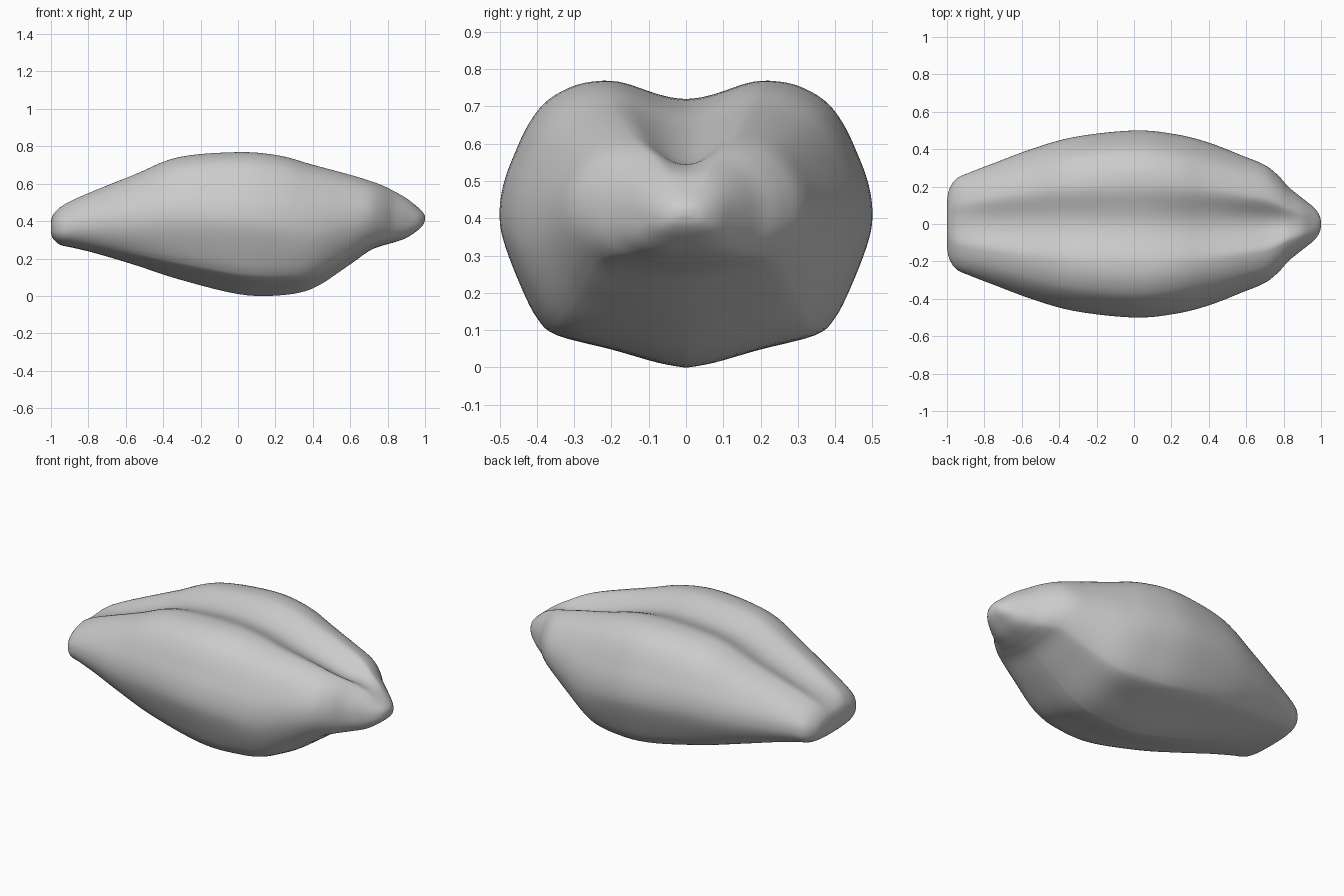
import bpy
import bmesh
import math
from mathutils import Vector

default_cube = bpy.data.objects.get("Cube")
if default_cube:
    bpy.data.objects.remove(default_cube, do_unlink=True)

# Stations along the seed: x, half width, bottom, top, groove depth, roundness
STATIONS = [
    (-1, .12, .335, .4, .0, 1), (-.988, .185, .305, .438, .005, 1),
    (-.95, .242, .273, .482, .015, .95), (-.88, .275, .257, .523, .025, .8),
    (-.75, .325, .225, .58, .04, .65), (-.55, .4, .165, .66, .05, .45),
    (-.32, .465, .09, .748, .055, .2), (0, .5, .01, .77, .05, 0),
    (.22, .48, .003, .755, .06, .1), (.4, .435, .04, .712, .07, .35),
    (.58, .365, .155, .665, .075, .5), (.7, .315, .24, .628, .07, .6),
    (.77, .26, .268, .602, .055, .7), (.83, .195, .285, .572, .03, .85),
    (.9, .138, .31, .53, .01, 1), (.96, .09, .35, .475, 0, 1),
    (.99, .05, .38, .445, 0, 1), (1, .015, .405, .425, 0, 1),
]

# Half cross-section from keel to crown: share of width, share of height
HALF_PROFILE = [
    (0, 0), (.15, .018), (.4, .065), (.7, .115), (.8, .17), (.88, .27),
    (.97, .42), (1, .52), (.98, .63), (.92, .74), (.84, .85), (.74, .93),
    (.58, .985), (.4, 1), (.2, 1), (0, 1),
]
GROOVE_REACH = .45


def smooth_points(points, steps):
    """Run a smooth curve through tuples of any length."""
    result = []
    for i in range(len(points) - 1):
        before, start = points[max(i - 1, 0)], points[i]
        end, after = points[i + 1], points[min(i + 2, len(points) - 1)]
        for step in range(steps):
            t = step / steps
            result.append(tuple(
                b + t * ((c - a) + t * ((2 * a - 5 * b + 4 * c - d)
                         + t * (3 * (b - c) + d - a))) / 2
                for a, b, c, d in zip(before, start, end, after)))
    result.append(tuple(points[-1]))
    return result


def soft_power(value):
    """Swell a sine or cosine so the oval becomes slightly boxy."""
    return math.copysign(abs(value) ** .85, value)


def section_point(station, side, height):
    """Place one profile point on a station of the seed."""
    x, width, bottom, top, groove, roundness = station
    dip = 0
    if height > .5 and abs(side) < GROOVE_REACH:
        dip = groove * (1 + math.cos(math.pi * side / GROOVE_REACH)) / 2
    # Blend towards a low-bellied oval
    angle = math.atan2(height - .5, side / 2)
    oval_side = soft_power(math.cos(angle))
    oval_height = ((soft_power(math.sin(angle)) + 1) / 2) ** 1.25
    side += (oval_side - side) * roundness
    height += (oval_height - height) * roundness
    return Vector((x, width * side, bottom + (top - bottom) * height - dip))


def make_material(name, colour):
    material = bpy.data.materials.new(name)
    material.use_nodes = True
    material.diffuse_color = colour
    shader = next(n for n in material.node_tree.nodes
                  if n.type == "BSDF_PRINCIPLED")
    shader.inputs["Base Color"].default_value = colour
    return material


# Mirror the half profile into a closed outline
half = smooth_points(HALF_PROFILE, 4)
outline = half + [(-side, height) for side, height in reversed(half[1:-1])]

# Loft the outline through all stations
bm = bmesh.new()
rings = [[bm.verts.new(section_point(station, *point)) for point in outline]
         for station in smooth_points(STATIONS, 5)]
count = len(outline)
for ring, following in zip(rings, rings[1:]):
    for i in range(count):
        j = (i + 1) % count
        bm.faces.new((ring[i], ring[j], following[j], following[i]))

# Close both ends with fans
for ring in (rings[0], rings[-1]):
    middle = sum((v.co for v in ring), Vector()) / count
    centre = bm.verts.new(middle)
    for i in range(count):
        bm.faces.new((ring[i], ring[(i + 1) % count], centre))
bmesh.ops.recalc_face_normals(bm, faces=bm.faces)

mesh = bpy.data.meshes.new("seed_body")
bm.to_mesh(mesh)
bm.free()
mesh.materials.append(make_material("plain grey", (.6, .6, .6, 1)))
seed = bpy.data.objects.new("seed_body", mesh)
bpy.context.collection.objects.link(seed)

# Smooth shading over the whole husk
bpy.context.view_layer.objects.active = seed
seed.select_set(True)
bpy.ops.object.shade_smooth_by_angle(angle=math.radians(60))
